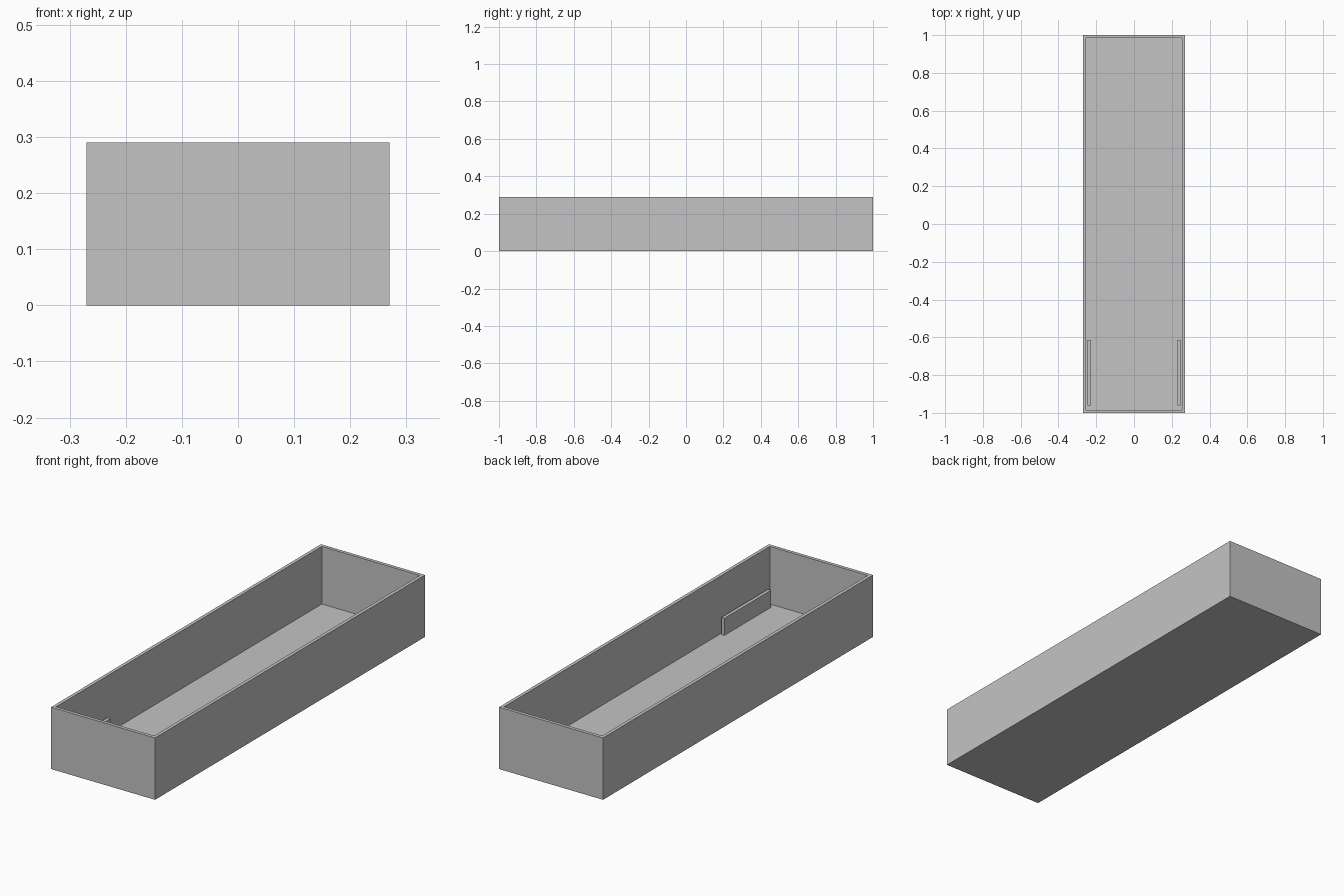
import bpy
import bmesh

cube = bpy.data.objects.get("Cube")
if cube:
    bpy.data.objects.remove(cube, do_unlink=True)

HALF_X, HALF_Y, HEIGHT = 0.27, 1.0, 0.29
WALL, FLOOR = 0.016, 0.02

grey = bpy.data.materials.new("plain grey")
grey.use_nodes = True
colour = (0.55, 0.55, 0.55, 1)
grey.diffuse_color = colour
grey.node_tree.nodes["Principled BSDF"].inputs["Base Color"].default_value = colour


def add_block(bm, low, high):
    """Add an axis-aligned block between two corners."""
    verts = bmesh.ops.create_cube(bm, size=1)["verts"]
    for v in verts:
        v.co = [h if c > 0 else l for c, l, h in zip(v.co, low, high)]
    bm.normal_update()


def finish(bm, name):
    mesh = bpy.data.meshes.new(name)
    bm.to_mesh(mesh)
    bm.free()
    mesh.materials.append(grey)
    obj = bpy.data.objects.new(name, mesh)
    bpy.context.collection.objects.link(obj)
    return obj


# Open tray: inset the top of a block for the rim, then sink the inner face
bm = bmesh.new()
add_block(bm, (-HALF_X, -HALF_Y, 0), (HALF_X, HALF_Y, HEIGHT))
top = max(bm.faces, key=lambda f: f.calc_center_median().z)
bmesh.ops.inset_region(bm, faces=[top], thickness=WALL, use_even_offset=True)
inner = bmesh.ops.extrude_discrete_faces(bm, faces=[top])["faces"][0]
for v in inner.verts:
    v.co.z = FLOOR
bmesh.ops.recalc_face_normals(bm, faces=bm.faces)
finish(bm, "open_tray")

# Low guide rails standing just inside the long walls, near the front
for side, name in ((-1, "right_rail"), (1, "left_rail")):
    x0, x1 = sorted((side * 0.231, side * 0.247))
    bm = bmesh.new()
    add_block(bm, (x0, -0.96, FLOOR), (x1, -0.614, 0.10))
    finish(bm, name)
